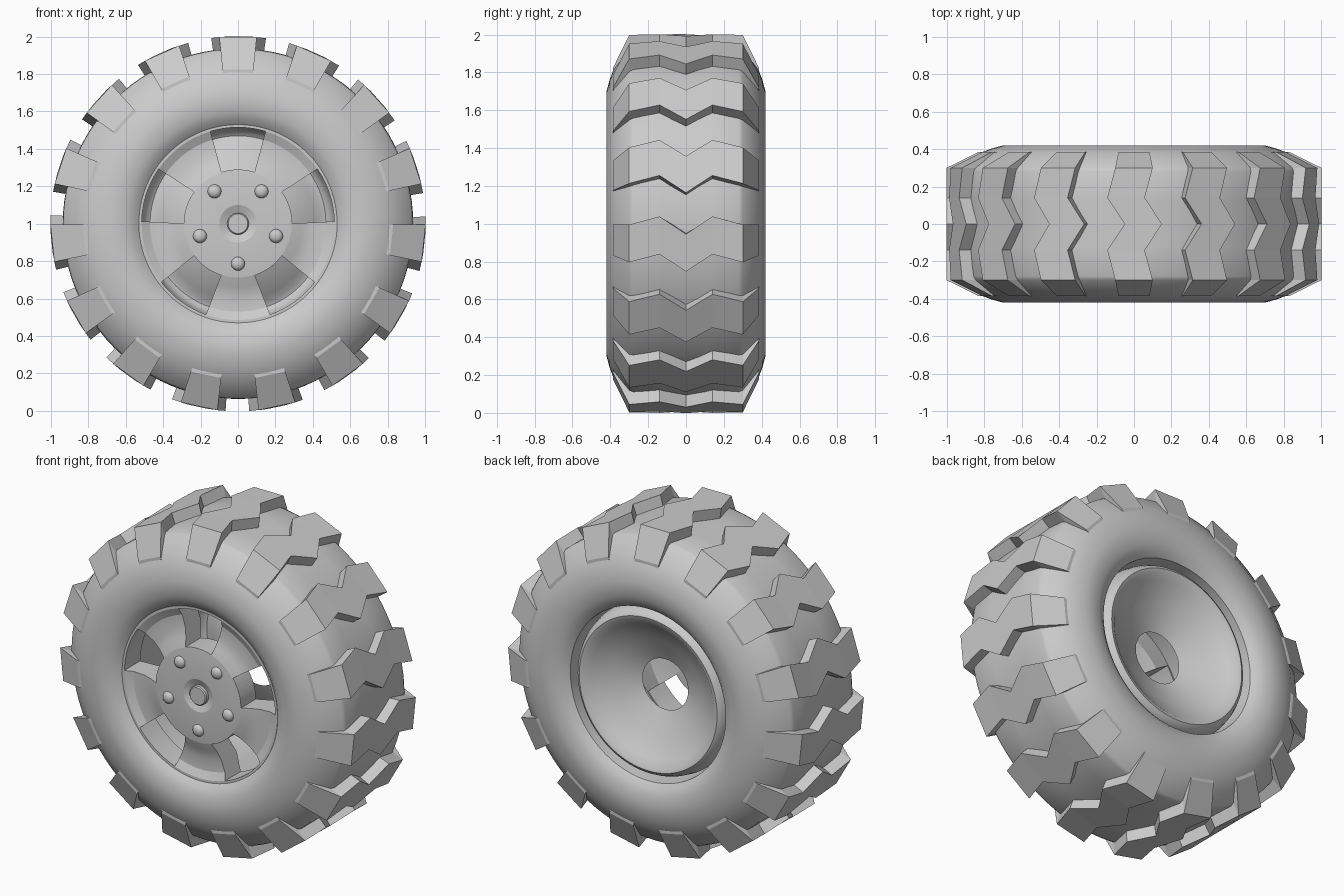
import bpy, bmesh
from math import sin, cos, pi, radians

if "Cube" in bpy.data.objects:
    bpy.data.objects.remove(bpy.data.objects["Cube"])


def finish(bm, name, angle=30):
    bmesh.ops.remove_doubles(bm, verts=bm.verts, dist=1e-5)
    bmesh.ops.recalc_face_normals(bm, faces=bm.faces)
    me = bpy.data.meshes.new(name)
    bm.to_mesh(me)
    bm.free()
    ob = bpy.data.objects.new(name, me)
    bpy.context.collection.objects.link(ob)
    bpy.ops.object.select_all(action='DESELECT')
    ob.select_set(True)
    bpy.context.view_layer.objects.active = ob
    if angle:
        bpy.ops.object.shade_smooth_by_angle(angle=radians(angle))
    return ob


def polar(r, a, y, cx=0, cz=1):
    return (cx + r * cos(a), y, cz + r * sin(a))


def lathe(bm, profile, segs=96, closed=False, cx=0, cz=1):
    """Spin (radius, y) points around a y-parallel axis."""
    rings = [[bm.verts.new(polar(r, 2 * pi * i / segs, y, cx, cz)) for i in range(segs)]
             if r > 0 else [bm.verts.new((cx, y, cz))] * segs for r, y in profile]
    pairs = list(zip(rings, rings[1:]))
    if closed:
        pairs.append((rings[-1], rings[0]))
    for a, b in pairs:
        for i in range(segs):
            j = (i + 1) % segs
            quad = list(dict.fromkeys([a[i], a[j], b[j], b[i]]))
            if len(quad) > 2:
                bm.faces.new(quad)


# Tyre carcass, mirrored half profile
half = [(0.937, 0.12), (0.935, 0.28), (0.925, 0.30), (0.82, 0.381), (0.76, 0.404), (0.70, 0.42),
        (0.65, 0.420), (0.60, 0.412), (0.56, 0.395), (0.53, 0.37), (0.525, 0.27)]
bm = bmesh.new()
lathe(bm, half[::-1] + [(r, -y) for r, y in half], closed=True)
finish(bm, "tyre", 45)

# Zigzag tread lugs
stations = [(-0.385, 0.83, 0.80, 0), (-0.3, 1.003, 0.88, 0), (-0.14, 1.003, 0.88, 0.043),
            (0, 1.003, 0.88, -0.05), (0.14, 1.003, 0.88, 0.043), (0.3, 1.003, 0.88, 0),
            (0.385, 0.83, 0.80, 0)]
bm = bmesh.new()
for k in range(15):
    base = pi / 2 + 2 * pi * k / 15
    loops = []
    for y, ro, ri, off in stations:
        lo, hi = base + off - 0.1, base + off + 0.1
        loops.append([bm.verts.new(polar(r, a, y)) for r, a in
                      ((ri, lo), (ro, lo), (ro, hi), (ri, hi))])
    for a, b in zip(loops, loops[1:]):
        for i in range(4):
            j = (i + 1) % 4
            bm.faces.new((a[i], a[j], b[j], b[i]))
    bm.faces.new(loops[0])
    bm.faces.new(loops[-1])
finish(bm, "tread_lugs", 0)

# Window cutter: five annular sectors
bm = bmesh.new()
for k in range(5):
    mid = pi / 2 + 2 * pi * k / 5
    outline = []
    for r, h, s in ((0.29, 17.8, 1), (0.515, 16.6, -1)):
        outline += [(r, mid + s * radians(h) * (i / 4 - 1)) for i in range(9)]
    front = [bm.verts.new(polar(r, a, -0.6)) for r, a in outline]
    back = [bm.verts.new(polar(r, a, 0.0)) for r, a in outline]
    bm.faces.new(front)
    bm.faces.new(back)
    for i in range(len(front)):
        j = (i + 1) % len(front)
        bm.faces.new((front[i], front[j], back[j], back[i]))
cutter = finish(bm, "window_cutter", 0)
cutter.hide_render = True

# Rim face with hub and spokes
bm = bmesh.new()
lathe(bm, [(0, -0.37), (0.06, -0.37), (0.095, -0.385), (0.10, -0.387), (0.285, -0.387),
           (0.29, -0.386), (0.34, -0.362), (0.40, -0.347), (0.47, -0.350), (0.515, -0.372),
           (0.53, -0.372), (0.53, -0.22), (0.40, -0.20), (0.29, -0.24), (0, -0.24)])
rim = finish(bm, "rim_face", 0)
mod = rim.modifiers.new("windows", 'BOOLEAN')
mod.operation = 'DIFFERENCE'
mod.solver = 'EXACT'
mod.object = cutter
bpy.ops.object.modifier_apply(modifier=mod.name)
bpy.data.objects.remove(cutter, do_unlink=True)
bpy.ops.object.shade_smooth_by_angle(angle=radians(20))

# Barrel and rear dish with centre hole
bm = bmesh.new()
lathe(bm, [(0.527, -0.25), (0.524, 0.1), (0.518, 0.27), (0.505, 0.325), (0.49, 0.355),
           (0.47, 0.368), (0.445, 0.36), (0.41, 0.33), (0.30, 0.262), (0.155, 0.2)])
finish(bm, "barrel_and_rear_dish", 50)

# Hub cap
bm = bmesh.new()
lathe(bm, [(0, -0.395), (0.052, -0.395), (0.058, -0.389), (0.058, -0.34), (0, -0.34)], 32)
finish(bm, "hub_cap")

# Wheel bolts
bm = bmesh.new()
for k in range(5):
    a = radians(54 + 72 * k)
    lathe(bm, [(0, -0.408), (0.02, -0.406), (0.031, -0.398), (0.037, -0.387), (0.037, -0.36),
               (0, -0.36)], 16, cx=0.214 * cos(a), cz=1 + 0.214 * sin(a))
finish(bm, "wheel_bolts", 40)
